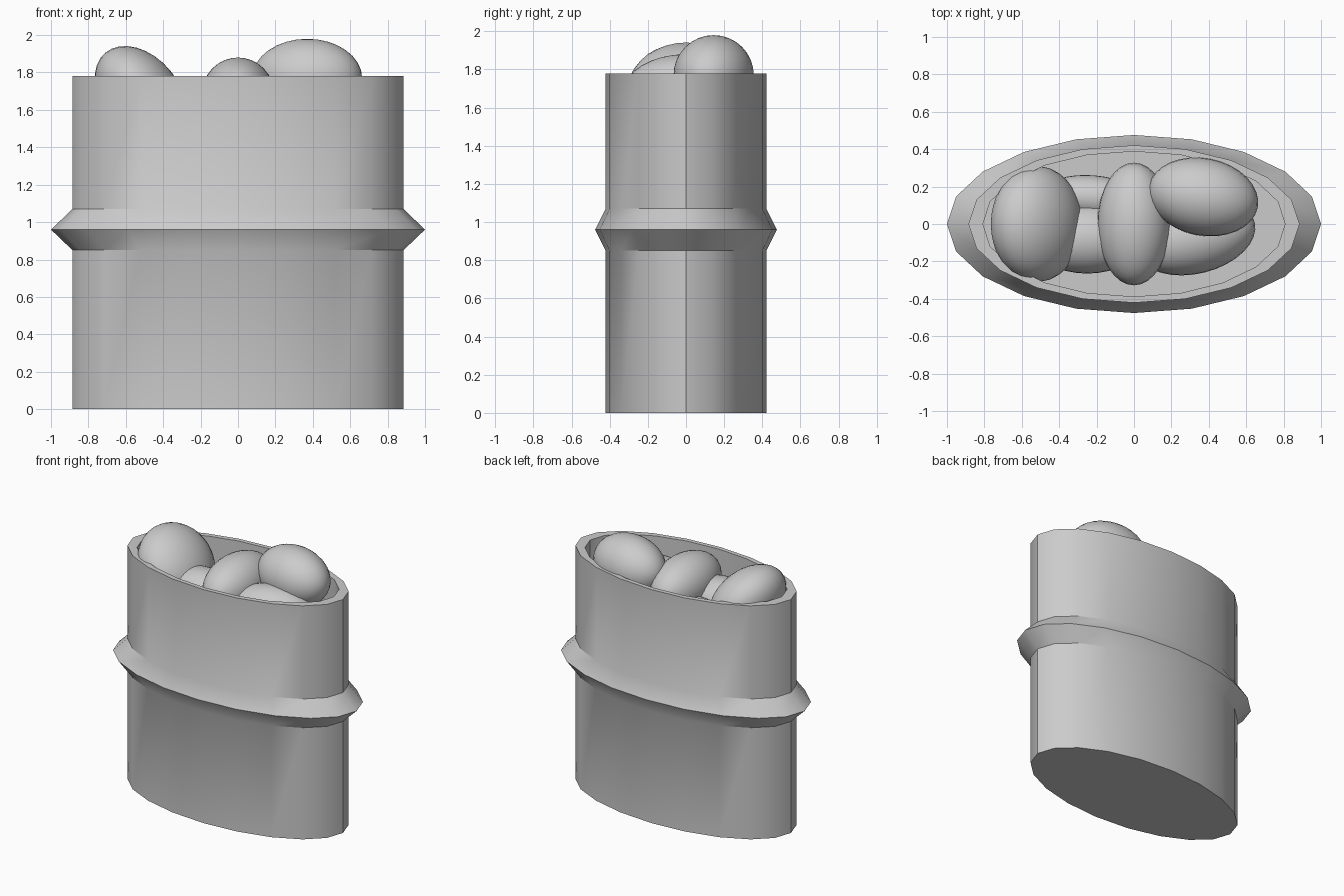
import bpy, bmesh, math
from math import radians

if "Cube" in bpy.data.objects:
    bpy.data.objects.remove(bpy.data.objects["Cube"])

SIDES = 20
# (x radius, y radius, z) from the base up, over the rim and down to the inner floor
PROFILE = [(0.885, 0.421, 0), (0.885, 0.421, 0.85), (1.0, 0.476, 0.96),
           (0.885, 0.421, 1.07), (0.885, 0.421, 1.78),
           (0.808, 0.388, 1.78), (0.808, 0.388, 1.40)]


def smooth(obj, angle):
    bpy.ops.object.select_all(action='DESELECT')
    obj.select_set(True)
    bpy.context.view_layer.objects.active = obj
    bpy.ops.object.shade_smooth_by_angle(angle=radians(angle))


# oval container with pointed band and recessed top
bm = bmesh.new()
rings = []
for rx, ry, z in PROFILE:
    rings.append([bm.verts.new((rx * math.cos(math.tau * i / SIDES),
                                ry * math.sin(math.tau * i / SIDES), z))
                  for i in range(SIDES)])
for low, high in zip(rings, rings[1:]):
    for i in range(SIDES):
        j = (i + 1) % SIDES
        bm.faces.new((low[i], low[j], high[j], high[i]))
bm.faces.new(rings[0][::-1])
bm.faces.new(rings[-1])
mesh = bpy.data.meshes.new("container")
bm.to_mesh(mesh)
bm.free()
container = bpy.data.objects.new("container", mesh)
bpy.context.collection.objects.link(container)
smooth(container, 30)


# rounded lumps filling the opening
def lump(name, loc, radii, rot=(0, 0, 0)):
    bpy.ops.mesh.primitive_uv_sphere_add(segments=32, ring_count=16, location=loc,
                                         rotation=[radians(a) for a in rot])
    obj = bpy.context.object
    obj.name = name
    obj.scale = radii
    smooth(obj, 60)


lump("left_lump", (-0.52, 0, 1.68), (0.295, 0.31, 0.205), (0, 50, 0))
lump("middle_lump", (0, 0, 1.68), (0.195, 0.328, 0.2))
lump("right_lump", (0.37, 0.145, 1.77), (0.297, 0.207, 0.21), (0, 0, -11))
lump("lower_right_lump", (0.33, -0.07, 1.57), (0.325, 0.195, 0.19), (0, 0, 14))
lump("lower_front_lump", (-0.25, -0.08, 1.57), (0.3, 0.185, 0.17))
lump("lower_back_lump", (-0.22, 0.14, 1.53), (0.27, 0.12, 0.13), (0, 0, -5))
